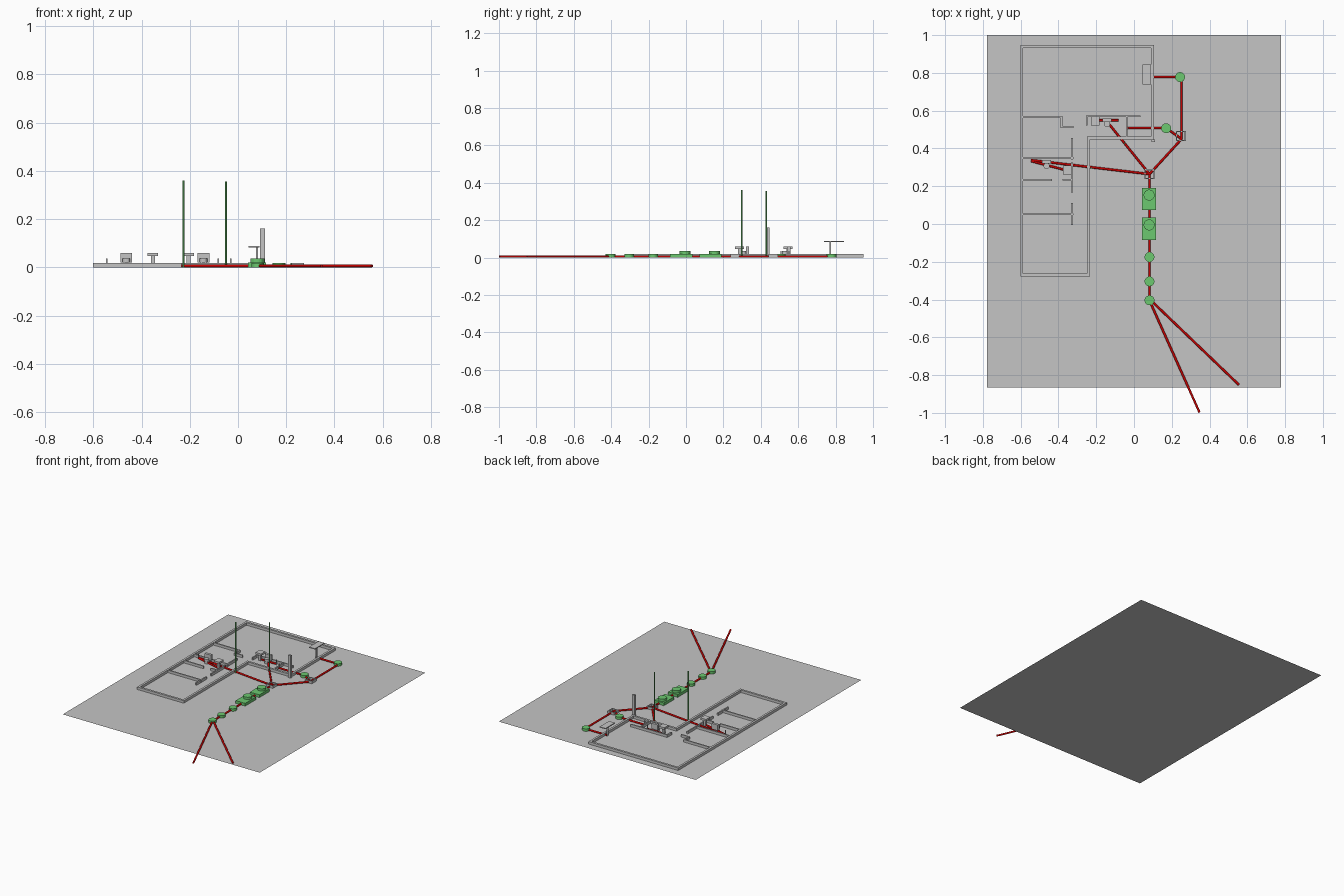
import bpy, bmesh, math
from mathutils import Vector

if "Cube" in bpy.data.objects:
    bpy.data.objects.remove(bpy.data.objects["Cube"])


def material(name, rgb):
    m = bpy.data.materials.new(name)
    m.diffuse_color = (*rgb, 1)
    m.use_nodes = True
    m.node_tree.nodes["Principled BSDF"].inputs["Base Color"].default_value = m.diffuse_color
    return m


GREY = material("concrete grey", (0.56, 0.56, 0.56))
GREEN = material("fresh green", (0.15, 0.58, 0.16))
RED = material("pipe red", (0.6, 0.0, 0.0))


def finish(name, bm, mat):
    bmesh.ops.recalc_face_normals(bm, faces=bm.faces)
    me = bpy.data.meshes.new(name)
    bm.to_mesh(me)
    bm.free()
    me.materials.append(mat)
    ob = bpy.data.objects.new(name, me)
    bpy.context.collection.objects.link(ob)
    return ob


def add_box(bm, x0, x1, y0, y1, z0, z1):
    r = bmesh.ops.create_cube(bm, size=1)
    for v in r["verts"]:
        v.co = Vector(((x0 + x1) / 2 + v.co.x * (x1 - x0),
                       (y0 + y1) / 2 + v.co.y * (y1 - y0),
                       (z0 + z1) / 2 + v.co.z * (z1 - z0)))


def box(name, *dims, mat=GREY):
    bm = bmesh.new()
    add_box(bm, *dims)
    return finish(name, bm, mat)


def disc(name, x, y, z0, z1, r, mat=GREEN, sides=24):
    bm = bmesh.new()
    v = bmesh.ops.create_cone(bm, cap_ends=True, segments=sides,
                              radius1=r, radius2=r, depth=z1 - z0)["verts"]
    bmesh.ops.translate(bm, verts=v, vec=(x, y, (z0 + z1) / 2))
    return finish(name, bm, mat)


def pipe(name, a, b, r=0.006):
    a, b = Vector((*a, r)), Vector((*b, r))
    d = b - a
    bm = bmesh.new()
    v = bmesh.ops.create_cone(bm, cap_ends=True, segments=12,
                              radius1=r, radius2=r, depth=d.length)["verts"]
    bmesh.ops.rotate(bm, verts=v, matrix=d.to_track_quat('Z', 'Y').to_matrix())
    bmesh.ops.translate(bm, verts=v, vec=(a + b) / 2)
    return finish(name, bm, RED)


# Ground sheet
bm = bmesh.new()
bm.faces.new([bm.verts.new(p) for p in
              ((-0.777, -0.865, 0), (0.777, -0.865, 0), (0.777, 1, 0), (-0.777, 1, 0))])
g = finish("ground_sheet", bm, GREY)
if g.data.polygons[0].normal.z < 0:
    g.data.flip_normals()

# Outer walls: L-shaped ring, inset from the outline
H, T = 0.018, 0.015
outline = [(-0.602, -0.277), (-0.234, -0.277), (-0.234, 0.447),
           (0.106, 0.447), (0.106, 0.948), (-0.602, 0.948)]
inner = [(-0.602 + T, -0.277 + T), (-0.234 - T, -0.277 + T), (-0.234 - T, 0.447 + T),
         (0.106 - T, 0.447 + T), (0.106 - T, 0.948 - T), (-0.602 + T, 0.948 - T)]
bm = bmesh.new()
rings = [[bm.verts.new((*p, z)) for p in pts]
         for pts, z in ((outline, 0), (outline, H), (inner, H), (inner, 0))]
for k in range(4):
    a, b = rings[k], rings[(k + 1) % 4]
    for i in range(6):
        j = (i + 1) % 6
        bm.faces.new((a[i], a[j], b[j], b[i]))
finish("outer_walls", bm, GREY)

# Thin partitions, as centre lines
bm = bmesh.new()
for x0, y0, x1, y1 in [
        (-0.59, 0.566, -0.384, 0.566), (-0.384, 0.566, -0.384, 0.513), (-0.384, 0.513, -0.326, 0.513),
        (-0.59, 0.349, -0.326, 0.349), (-0.59, 0.233, -0.438, 0.233), (-0.373, 0.235, -0.332, 0.235),
        (-0.59, 0.052, -0.326, 0.052), (-0.328, 0.345, -0.328, 0.45), (-0.328, 0.17, -0.328, 0.32),
        (-0.328, -0.002, -0.328, 0.106), (-0.25, 0.571, 0.03, 0.571), (-0.25, 0.525, -0.25, 0.571),
        (-0.038, 0.46, -0.038, 0.571)]:
    w = 0.0045
    add_box(bm, x0 - w, x1 + w, min(y0, y1) - w, max(y0, y1) + w, 0, H)
finish("partition_walls", bm, GREY)

# Corner column and raised basin on a stem
box("corner_column", 0.092, 0.112, 0.433, 0.447, 0, 0.16)
box("raised_basin", 0.044, 0.09, 0.738, 0.844, 0.082, 0.088)
box("basin_stem", 0.074, 0.082, 0.768, 0.776, 0, 0.083)

# Toilets: cistern, pedestal and bowl
for i, (x, y, by) in enumerate([(-0.463, 0.329, 0.307), (-0.143, 0.549, 0.529)]):
    box(f"toilet_cistern_{i}", x - 0.024, x + 0.024, y - 0.009, y + 0.009, 0.02, 0.06)
    box(f"toilet_base_{i}", x - 0.012, x + 0.012, by - 0.008, y, 0, 0.022)
    disc(f"toilet_bowl_{i}", x, by, 0.02, 0.036, 0.016, GREY, 16)

# Washbasins on pedestals
for i, (x, y) in enumerate([(-0.353, 0.287), (-0.205, 0.545)]):
    box(f"washbasin_{i}", x - 0.022, x + 0.022, y - 0.024, y + 0.024, 0.046, 0.06)
    box(f"washbasin_pedestal_{i}", x - 0.008, x + 0.008, y - 0.008, y + 0.008, 0, 0.047)

# Short stub risers
for i, (x, y) in enumerate([(-0.545, 0.333), (-0.082, 0.55), (-0.03, 0.508)]):
    box(f"stub_riser_{i}", x - 0.003, x + 0.003, y - 0.003, y + 0.003, 0, 0.036)

# Open square gully boxes
for i, (x, y) in enumerate([(0.082, 0.264), (0.248, 0.466)]):
    bm = bmesh.new()
    o, w = 0.026, 0.006
    for s in (-1, 1):
        c = s * (o - w / 2)
        add_box(bm, x + c - w / 2, x + c + w / 2, y - o, y + o, 0, H)
        add_box(bm, x - o + w, x + o - w, y + c - w / 2, y + c + w / 2, 0, H)
    finish(f"gully_box_{i}", bm, GREY)

# Drain pipes
J = (0.082, 0.264)
for i, (a, b) in enumerate([
        ((0.082, -0.405), J), ((0.09, -0.405), (0.556, -0.852)), ((0.082, -0.405), (0.347, -0.998)),
        (J, (-0.545, 0.338)), ((-0.545, 0.333), (-0.353, 0.283)), (J, (-0.145, 0.545)),
        ((-0.205, 0.549), (-0.082, 0.549)), (J, (0.252, 0.45)), ((0.252, 0.45), (0.252, 0.778)),
        ((0.245, 0.778), (0.078, 0.778)), ((-0.035, 0.508), (0.17, 0.508)), ((0.17, 0.508), (0.252, 0.45))]):
    pipe(f"drain_pipe_{i}", a, b)

# Tanks with round lids
for i, (y0, y1, cy) in enumerate([(0.073, 0.19, 0.153), (-0.086, 0.034, -0.005)]):
    box(f"tank_{i}", 0.042, 0.117, y0, y1, 0, 0.02, mat=GREEN)
    disc(f"tank_lid_{i}", 0.08, cy, 0.02, 0.036, 0.029)

# Inspection chambers
for i, (x, y) in enumerate([(0.082, -0.175), (0.082, -0.304), (0.082, -0.404),
                            (0.17, 0.507), (0.244, 0.778)]):
    disc(f"inspection_chamber_{i}", x, y, 0, 0.018, 0.026)

# Tall vent pipes
for i, (x, y, z) in enumerate([(-0.226, 0.297, 0.36), (-0.05, 0.428, 0.356)]):
    disc(f"vent_pipe_{i}", x, y, 0, z, 0.004, GREEN, 10)
